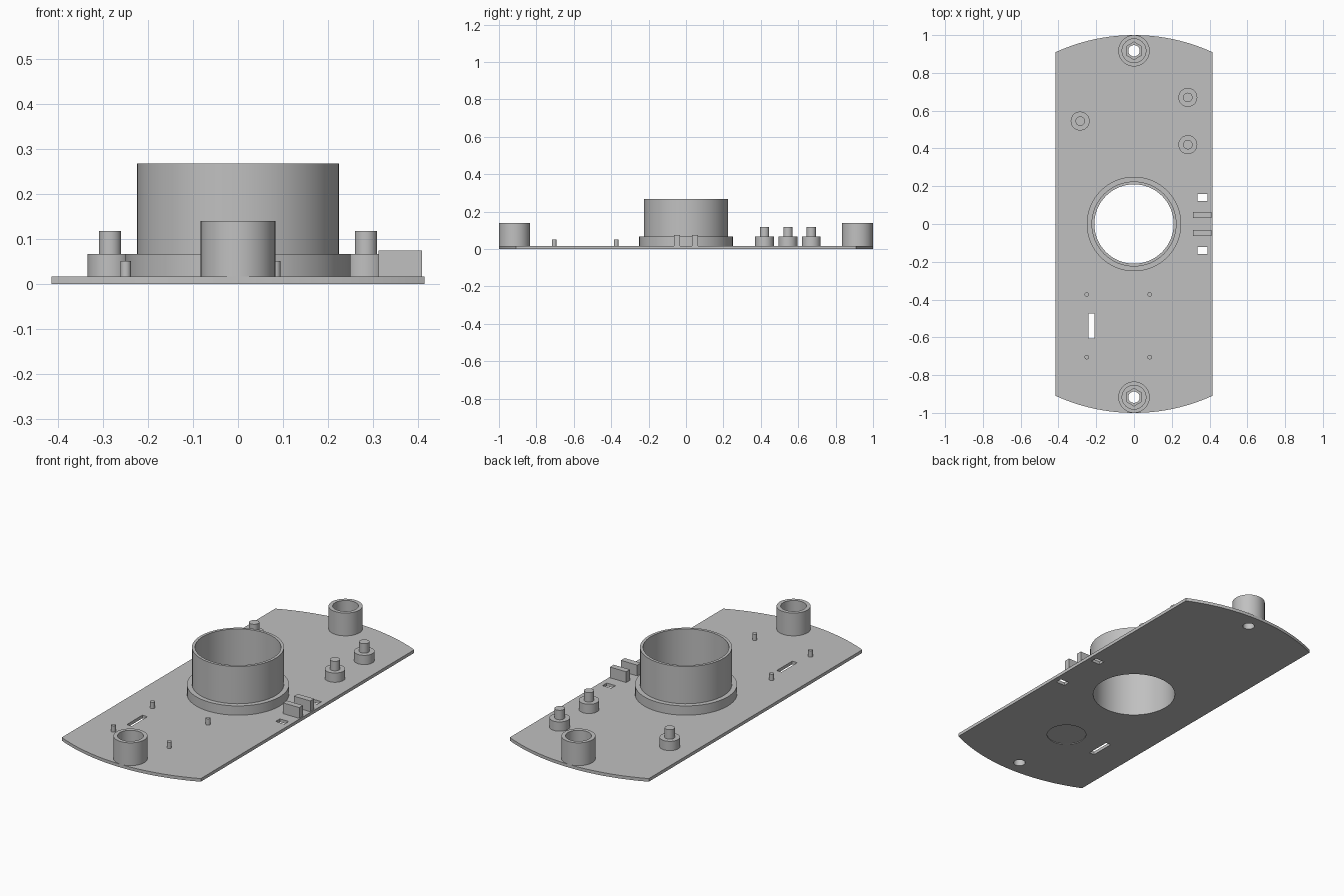
import bpy, bmesh, math
from mathutils import Matrix, Vector

default = bpy.data.objects.get("Cube")
if default:
    bpy.data.objects.remove(default, do_unlink=True)

grey = bpy.data.materials.new("light grey plastic")
grey.use_nodes = True
COLOUR = (0.53, 0.53, 0.53, 1)
grey.diffuse_color = COLOUR
grey.node_tree.nodes["Principled BSDF"].inputs["Base Color"].default_value = COLOUR

PLATE_TOP = 0.017
HALF_WIDTH = 0.415


def finish(name, bm):
    bmesh.ops.recalc_face_normals(bm, faces=bm.faces)
    mesh = bpy.data.meshes.new(name)
    bm.to_mesh(mesh)
    bm.free()
    mesh.materials.append(grey)
    obj = bpy.data.objects.new(name, mesh)
    bpy.context.collection.objects.link(obj)
    return obj


def smooth(obj):
    bpy.ops.object.select_all(action="DESELECT")
    obj.select_set(True)
    bpy.context.view_layer.objects.active = obj
    bpy.ops.object.shade_smooth_by_angle(angle=math.radians(30))


def add_cylinder(bm, x, y, radius, z0, z1, sides=48):
    bmesh.ops.create_cone(bm, cap_ends=True, segments=sides, radius1=radius, radius2=radius,
                          depth=z1 - z0, matrix=Matrix.Translation((x, y, (z0 + z1) / 2)))


def add_box(bm, x0, x1, y0, y1, z0, z1):
    size = Matrix.Diagonal((x1 - x0, y1 - y0, z1 - z0, 1))
    centre = Vector((x0 + x1, y0 + y1, z0 + z1)) / 2
    bmesh.ops.create_cube(bm, size=1, matrix=Matrix.Translation(centre) @ size)


def lathe(name, x, y, profile, sides=64, closed=False):
    """Spin an (r, z) profile around a vertical axis."""
    bm = bmesh.new()
    verts = [bm.verts.new((r, 0, z)) for r, z in profile]
    pairs = list(zip(verts, verts[1:])) + ([(verts[-1], verts[0])] if closed else [])
    edges = [bm.edges.new(p) for p in pairs]
    bmesh.ops.spin(bm, geom=verts + edges, axis=(0, 0, 1), cent=(0, 0, 0),
                   angle=math.tau, steps=sides)
    bmesh.ops.remove_doubles(bm, verts=bm.verts, dist=1e-5)
    bmesh.ops.translate(bm, verts=bm.verts, vec=(x, y, 0))
    obj = finish(name, bm)
    smooth(obj)
    return obj


def cut(obj, cutters):
    """Subtract each cutter mesh, then discard the cutters."""
    for bm in cutters:
        cutter = finish("cutter", bm)
        cutter.hide_render = True
        mod = obj.modifiers.new("cut", "BOOLEAN")
        mod.operation, mod.solver, mod.object = "DIFFERENCE", "EXACT", cutter
        bpy.context.view_layer.objects.active = obj
        bpy.ops.object.modifier_apply(modifier=mod.name)
        bpy.data.objects.remove(cutter, do_unlink=True)
    smooth(obj)


# Base plate: straight sides, ends follow a unit circle
bm = bmesh.new()
limit = math.asin(HALF_WIDTH)
STEPS = 32
arc = [-limit + 2 * limit * i / STEPS for i in range(STEPS + 1)]
outline = [(math.sin(a), -math.cos(a)) for a in arc]
outline += [(-x, -y) for x, y in outline]
face = bm.faces.new([bm.verts.new((x, y, 0)) for x, y in outline])
top = bmesh.ops.extrude_face_region(bm, geom=[face])["geom"]
bmesh.ops.translate(bm, verts=[v for v in top if isinstance(v, bmesh.types.BMVert)],
                    vec=(0, 0, PLATE_TOP))
plate = finish("base_plate", bm)

# Openings in the plate: centre, screw holes, slots, and a shallow round recess below
holes = bmesh.new()
add_cylinder(holes, 0, 0, 0.21, -0.1, 0.1, 64)
for side in (-1, 1):
    add_cylinder(holes, 0, side * 0.917, 0.03, -0.1, 0.1, 32)
    add_box(holes, 0.335, 0.388, side * 0.14 - 0.018, side * 0.14 + 0.018, -0.1, 0.1)
add_box(holes, -0.24, -0.21, -0.606, -0.473, -0.1, 0.1)
add_cylinder(holes, 0, -0.54, 0.1, -0.1, 0.004)
cut(plate, [holes])

# Central tube with its stepped collar
lathe("central_tube", 0, 0, [(0.21, PLATE_TOP), (0.25, PLATE_TOP), (0.25, 0.067),
                             (0.225, 0.067), (0.225, 0.268), (0.21, 0.268)], closed=True)

# Screw bosses with a wide bore, a hexagonal nut pocket and a through hole
for name, side in (("front", -1), ("back", 1)):
    y = side * 0.917
    bm = bmesh.new()
    add_cylinder(bm, 0, y, 0.083, PLATE_TOP, 0.14, 64)
    boss = finish(name + "_screw_boss", bm)
    cutters = []
    for radius, floor, sides in ((0.063, 0.05, 48), (0.046, 0.034, 6), (0.03, -0.1, 32)):
        tool = bmesh.new()
        add_cylinder(tool, 0, y, radius, floor, 0.3, sides)
        cutters.append(tool)
    cut(boss, cutters)

# Stepped locating posts
for i, (x, y) in enumerate([(0.285, 0.67), (0.285, 0.42), (-0.285, 0.545)]):
    lathe(f"locating_post_{i + 1}", x, y, [(0, PLATE_TOP), (0.05, PLATE_TOP), (0.05, 0.067),
                                           (0.025, 0.067), (0.025, 0.118), (0, 0.118)], 40)

# Small board pins
for x in (-0.25, 0.083):
    for y in (-0.705, -0.373):
        lathe("board_pin", x, y, [(0, PLATE_TOP), (0.012, PLATE_TOP), (0.012, 0.051), (0, 0.051)], 20)

# Pair of upright tabs near the left edge
for name, side in (("front", -1), ("back", 1)):
    bm = bmesh.new()
    add_box(bm, 0.313, 0.41, side * 0.047 - 0.016, side * 0.047 + 0.016, PLATE_TOP, 0.075)
    finish(name + "_tab", bm)
